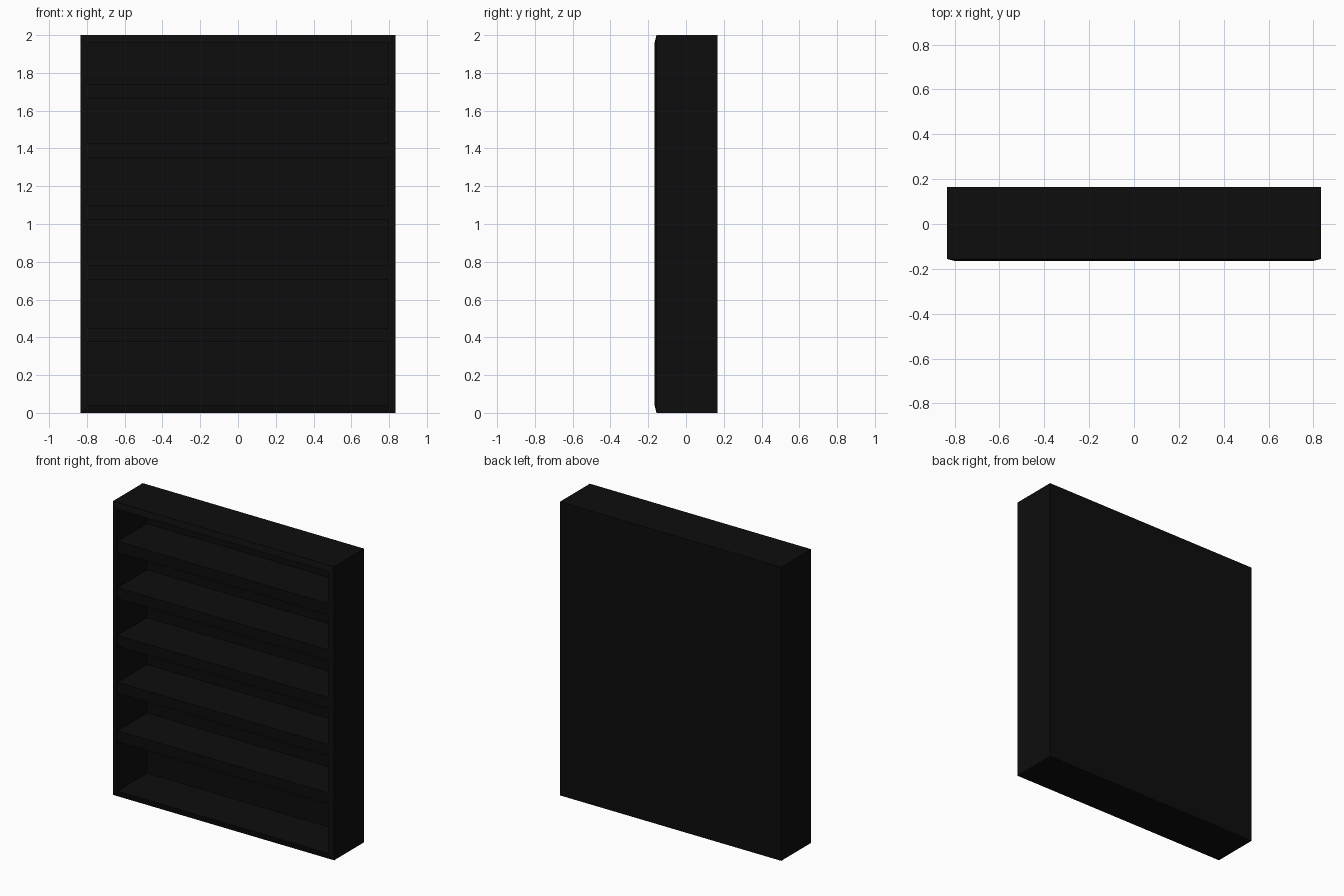
import bpy, bmesh

if "Cube" in bpy.data.objects:
    bpy.data.objects.remove(bpy.data.objects["Cube"])

W, D, H = 0.834, 0.166, 2.0     # half width, half depth, height
T = 0.04                        # frame thickness
LIP = 0.01                      # slope of the front frame
BACK = 0.012                    # back panel thickness
SHELF_T = 0.075
SHELF_TOPS = (0.45, 0.78, 1.10, 1.425, 1.74)

black = bpy.data.materials.new("black_paint")
black.diffuse_color = (0.004, 0.004, 0.004, 1)
black.use_nodes = True
black.node_tree.nodes["Principled BSDF"].inputs["Base Color"].default_value = black.diffuse_color


def finish(name, bm):
    bmesh.ops.recalc_face_normals(bm, faces=bm.faces)
    mesh = bpy.data.meshes.new(name)
    bm.to_mesh(mesh)
    bm.free()
    mesh.materials.append(black)
    obj = bpy.data.objects.new(name, mesh)
    bpy.context.collection.objects.link(obj)
    return obj


def box(name, lo, hi):
    bm = bmesh.new()
    bmesh.ops.create_cube(bm, size=1)
    for v in bm.verts:
        v.co = [lo[i] if v.co[i] < 0 else hi[i] for i in range(3)]
    return finish(name, bm)


# Mitred outer frame: a board profile (inset, y) swept round the rectangle,
# with the front face sloping forward toward the opening
profile = [(0, D), (0, -D + LIP), (T, -D), (T, D)]
bm = bmesh.new()
rings = []
for sx, top in ((-1, 0), (1, 0), (1, 1), (-1, 1)):
    rings.append([bm.verts.new((sx * (W - i), y, H - i if top else i))
                  for i, y in profile])
for k in range(4):
    a, b = rings[k], rings[(k + 1) % 4]
    for j in range(4):
        n = (j + 1) % 4
        bm.faces.new((a[j], a[n], b[n], b[j]))
finish("outer_frame", bm)

# Back panel
box("back_panel", (-W + T, D - BACK, T), (W - T, D, H - T))

# Shelves
for k, z in enumerate(SHELF_TOPS, 1):
    box(f"shelf_{k}", (-W + T, -D + 0.003, z - SHELF_T), (W - T, D - BACK, z))
